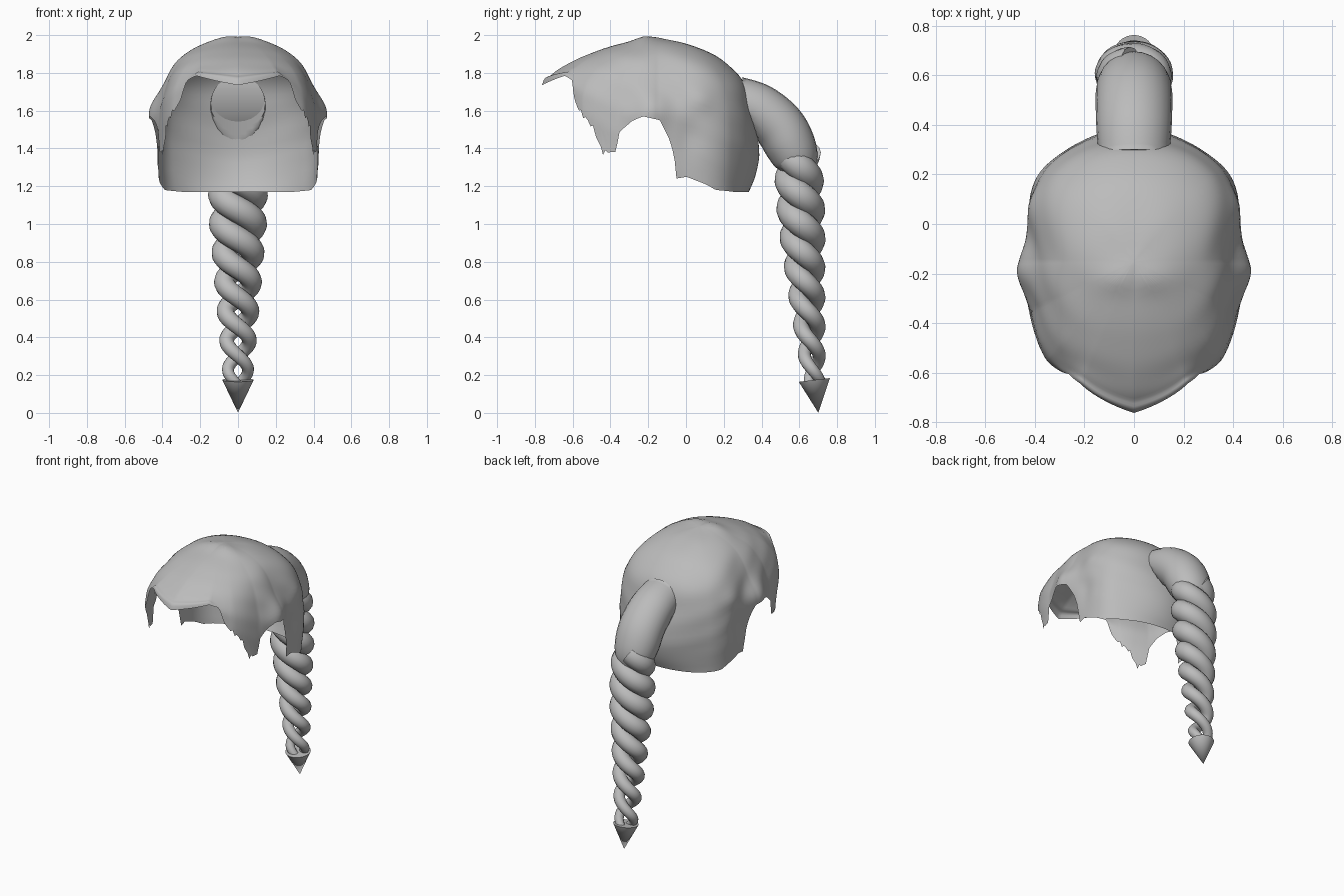
import bpy, bmesh, math
from mathutils import Vector

if "Cube" in bpy.data.objects:
    bpy.data.objects.remove(bpy.data.objects["Cube"])

hair = bpy.data.materials.new("grey_hair")
hair.diffuse_color = (0.5, 0.5, 0.5, 1)
hair.use_nodes = True
hair.node_tree.nodes["Principled BSDF"].inputs["Base Color"].default_value = hair.diffuse_color
CY = -0.15  # crown centre on y


def finish(ob, angle=50):
    ob.data.materials.clear()
    ob.data.materials.append(hair)
    bpy.ops.object.select_all(action='DESELECT')
    ob.select_set(True)
    bpy.context.view_layer.objects.active = ob
    bpy.ops.object.shade_smooth_by_angle(angle=math.radians(angle))


def sweep(name, pts, radii, sides):
    """Round strand along a path, turned into a mesh."""
    cu = bpy.data.curves.new(name, 'CURVE')
    cu.dimensions = '3D'
    cu.bevel_depth = 1
    cu.bevel_resolution = sides // 2 - 2
    cu.use_fill_caps = True
    sp = cu.splines.new('POLY')
    sp.points.add(len(pts) - 1)
    for p, co, r in zip(sp.points, pts, radii):
        p.co = (*co, 1)
        p.radius = r
    ob = bpy.data.objects.new(name, cu)
    bpy.context.collection.objects.link(ob)
    bpy.ops.object.select_all(action='DESELECT')
    ob.select_set(True)
    bpy.context.view_layer.objects.active = ob
    bpy.ops.object.convert(target='MESH')
    return bpy.context.view_layer.objects.active


def lerp_table(table, x):
    for a, b in zip(table, table[1:]):
        if x <= b[0]:
            f = (x - a[0]) / max(b[0] - a[0], 1e-6)
            return a[1] + (b[1] - a[1]) * max(f, 0)
    return table[-1][1]


def spline(pts, u):
    """Catmull-Rom point at index position u."""
    n = len(pts) - 1
    i = min(int(u), n - 1)
    t = u - i
    p0, p1, p2, p3 = (Vector(pts[min(max(k, 0), n)]) for k in (i - 1, i, i + 1, i + 2))
    return 0.5 * (2 * p1 + (p2 - p0) * t + (2 * p0 - 5 * p1 + 4 * p2 - p3) * t * t
                  + (3 * p1 - p0 - 3 * p2 + p3) * t ** 3)


# --- hair cap: crown-to-hem profiles (radius, height) by angle from the front
PROFILES = [
    (0, [(0, 1.985), (.15, 1.965), (.28, 1.93), (.4, 1.885), (.5, 1.835), (.56, 1.79), (.61, 1.74), (.61, 1.5), (.6, 1.16)]),
    (24, [(0, 1.985), (.15, 1.965), (.27, 1.93), (.38, 1.885), (.46, 1.84), (.51, 1.81), (.54, 1.77), (.54, 1.5), (.53, 1.16)]),
    (41, [(0, 1.985), (.15, 1.965), (.27, 1.925), (.36, 1.88), (.45, 1.81), (.505, 1.73), (.53, 1.64), (.53, 1.5), (.53, 1.16)]),
    (64, [(0, 1.985), (.15, 1.965), (.25, 1.925), (.34, 1.865), (.4, 1.78), (.44, 1.68), (.465, 1.56), (.465, 1.4), (.45, 1.16)]),
    (90, [(0, 1.985), (.14, 1.965), (.24, 1.925), (.315, 1.865), (.37, 1.77), (.4, 1.67), (.425, 1.55), (.425, 1.4), (.4, 1.16)]),
    (138, [(0, 1.985), (.17, 1.955), (.3, 1.9), (.4, 1.83), (.47, 1.74), (.505, 1.63), (.52, 1.5), (.52, 1.36), (.5, 1.16)]),
    (180, [(0, 1.985), (.15, 1.955), (.3, 1.895), (.4, 1.82), (.46, 1.74), (.5, 1.6), (.535, 1.45), (.53, 1.3), (.48, 1.16)]),
]
# hem line: brim, jagged temple lock, ear opening, nape
HEM = [(0, -.76, 1.735), (.1, -.7, 1.755), (.22, -.64, 1.785), (.27, -.6, 1.76), (.3, -.58, 1.65),
       (.33, -.55, 1.6), (.37, -.49, 1.52), (.39, -.44, 1.38), (.41, -.37, 1.38), (.41, -.345, 1.49),
       (.42, -.28, 1.545), (.42, -.22, 1.57), (.42, -.14, 1.55), (.42, -.09, 1.45), (.41, -.065, 1.36),
       (.41, -.055, 1.24), (.41, 0, 1.25), (.4, .1, 1.21), (.39, .16, 1.18), (.3, .27, 1.17), (0, .33, 1.17)]
HEM_BY_ANGLE = [(math.degrees(math.atan2(x, CY - y)), z) for x, y, z in HEM]


def profile_at(deg):
    for (a, pa), (b, pb) in zip(PROFILES, PROFILES[1:]):
        if deg <= b:
            f = (deg - a) / (b - a)
            if a >= 90:
                f = f * f * (3 - 2 * f)
            return [Vector(p).lerp(Vector(q), f) for p, q in zip(pa, pb)]
    return [Vector(p) for p in PROFILES[-1][1]]


def bump(p, c, size):
    return math.exp(-sum(((a - b) / s) ** 2 for a, b, s in zip(p, c, size)))


COLS, ROWS = 240, 30
bm = bmesh.new()
top = bm.verts.new((0, CY, 1.988))
grid = []
for i in range(COLS):
    deg = 360 * i / COLS
    side = 1 if deg <= 180 else -1
    d = deg if deg <= 180 else 360 - deg
    prof = profile_at(d)
    hem = lerp_table(HEM_BY_ANGLE, d)
    if 36 < d < 58:  # ragged edge
        hem += 0.015 * math.sin(d * 1.6)
    lo, hi = 0, 8
    for _ in range(30):
        mid = (lo + hi) / 2
        lo, hi = (mid, hi) if spline(prof, mid).y > hem else (lo, mid)
    th = math.radians(d)
    col = []
    for j in range(1, ROWS + 1):
        r, z = spline(prof, lo * j / ROWS)
        p = (r * math.sin(th), CY - r * math.cos(th), z)
        # ear bulge, dent behind it, soft waviness, crown tuft
        r += .05 * bump(p, (.42, -.17, 1.6), (.2, .09, .1))
        r -= .02 * bump(p, (.42, .02, 1.45), (.2, .07, .1))
        r += .015 * bump(p, (.42, .06, 1.65), (.2, .08, .06))
        r += .003 * math.sin(p[1] * 23 + p[2] * 17) * math.sin(p[2] * 25) * min(1, r * 3)
        z += .018 * bump(p, (.05, -.22, 1.98), (.09, .06, .1))
        col.append(bm.verts.new((side * r * math.sin(th), CY - r * math.cos(th), z)))
    grid.append(col)
for i in range(COLS):
    a, b = grid[i], grid[(i + 1) % COLS]
    bm.faces.new((top, a[0], b[0]))
    for j in range(ROWS - 1):
        bm.faces.new((a[j], a[j + 1], b[j + 1], b[j]))
me = bpy.data.meshes.new("hair_cap")
bm.to_mesh(me)
bm.free()
cap = bpy.data.objects.new("hair_cap", me)
bpy.context.collection.objects.link(cap)
finish(cap, 60)

# --- ponytail base bending down from the back of the head
path = [(0, .25, 1.66), (0, .38, 1.61), (0, .49, 1.52), (0, .55, 1.42), (0, .585, 1.33), (0, .595, 1.26)]
rad = [(.125, 0), (.135, 0), (.138, 0), (.135, 0), (.115, 0), (.07, 0)]
us = [5 * k / 30 for k in range(31)]
tail = sweep("ponytail_base", [spline(path, u) for u in us], [spline(rad, u).x for u in us], 24)
for v in tail.data.vertices:
    v.co.x *= 1.12
    # inner end follows the slope of the head
    v.co.y = max(v.co.y, .305 + .25 * (1.76 - v.co.z) - 1.2 * v.co.x ** 2)
finish(tail)

# --- two twisted strands of the braid
CENTRE = [(.15, .685), (.2, .675), (.4, .658), (.7, .633), (1, .612), (1.4, .59)]
STRAND = [(.15, .026), (.2, .03), (.4, .04), (1, .071), (1.4, .075)]
COIL = [(.15, .045), (.2, .052), (.4, .061), (1, .083), (1.2, .087), (1.4, .07)]
for k, name in enumerate(("braid_strand_a", "braid_strand_b")):
    pts, rs = [], []
    for i in range(161):
        z = 1.38 - (1.38 - .15) * i / 160
        a = math.pi * (1 + k) + 2 * math.pi * (1 - z) / .31
        c = lerp_table(COIL, z)
        pts.append((c * math.cos(a), lerp_table(CENTRE, z) + .68 * c * math.sin(a), z))
        rs.append(lerp_table(STRAND, z))
    finish(sweep(name, pts, rs, 14))

# --- pointed tip
bpy.ops.mesh.primitive_cone_add(vertices=32, radius1=0.083, radius2=0, depth=0.175,
                                location=(0, .69, .0875), rotation=(math.pi + .12, 0, 0))
tip = bpy.context.object
tip.name = "braid_tip"
finish(tip)
